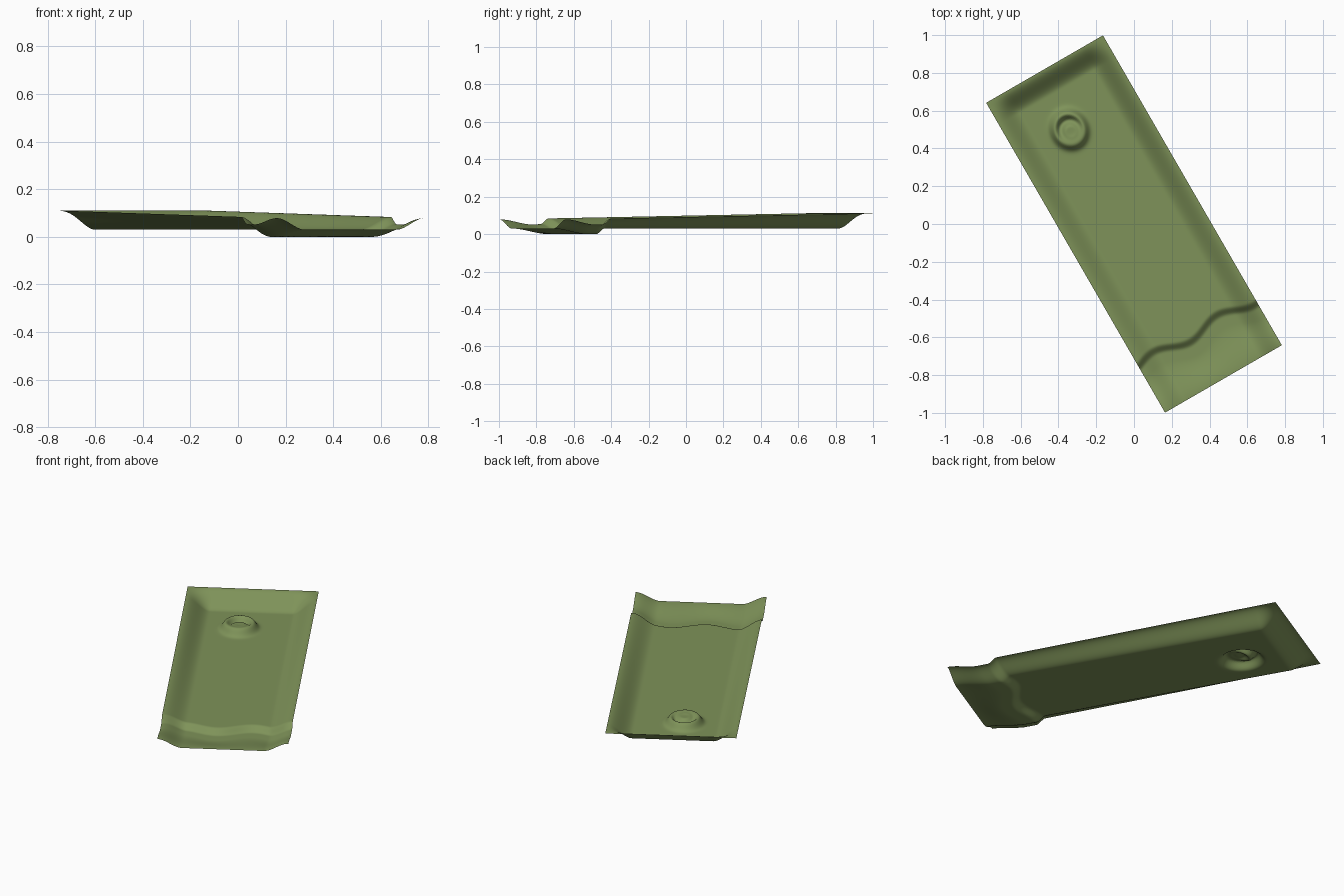
import bpy, bmesh, math
from mathutils import Matrix

cube = bpy.data.objects.get("Cube")
if cube:
    bpy.data.objects.remove(cube, do_unlink=True)

HALF_W, HALF_L = 0.357, 0.947
WALL = 0.135          # width of the sloping border
STEP = 0.03           # drop at the wavy lip
TILT = math.radians(30)


def ease(lo, hi, v):
    t = min(max((v - lo) / (hi - lo), 0), 1)
    return t * t * (3 - 2 * t)


def bell(v, centre, width):
    return math.exp(-((v - centre) / width) ** 2)


def wave(x):
    return -0.664 + 0.027 * math.cos(math.tau * (x - 0.14) / 0.39)


def button(x, y):
    # raised ring with a small dome set inside it
    r = math.hypot((x + 0.045) / 0.9, y - 0.605)
    dome = math.hypot(x + 0.045, y - 0.59)
    return 0.042 * bell(r, 0.083, 0.026) + 0.036 * (1 - ease(0.025, 0.07, dome))


def height(x, y):
    # floor, blended into the side and back walls
    side = ease(HALF_W - WALL, HALF_W, abs(x))
    back = ease(HALF_L - WALL, HALF_L, y)
    wall = 1 - (1 - side) * (1 - back)
    rim = 0.095 + 0.0165 * y / HALF_L
    z = STEP + (rim - STEP) * wall + button(x, y)
    # wavy drop, rising again toward the open front edge
    d = wave(x) - y
    to_front = HALF_L + wave(x)
    return z - STEP * ease(-0.025, 0.025, d) * (1 - ease(0.08, to_front, d))


# pressed sheet
bm = bmesh.new()
bmesh.ops.create_grid(bm, x_segments=100, y_segments=260, size=1)
for v in bm.verts:
    v.co.x *= HALF_W
    v.co.y *= HALF_L
    v.co.z = height(v.co.x, v.co.y)
bm.transform(Matrix.Rotation(TILT, 4, "Z"))
low = min(v.co.z for v in bm.verts)
for v in bm.verts:
    v.co.z -= low
for f in bm.faces:
    f.smooth = True

mesh = bpy.data.meshes.new("pressed_tray")
bm.to_mesh(mesh)
bm.free()
tray = bpy.data.objects.new("pressed_tray", mesh)
bpy.context.collection.objects.link(tray)

# olive green
olive = bpy.data.materials.new("olive_green")
olive.use_nodes = True
colour = (0.21, 0.29, 0.1, 1)
olive.diffuse_color = colour
olive.node_tree.nodes["Principled BSDF"].inputs["Base Color"].default_value = colour
mesh.materials.append(olive)
